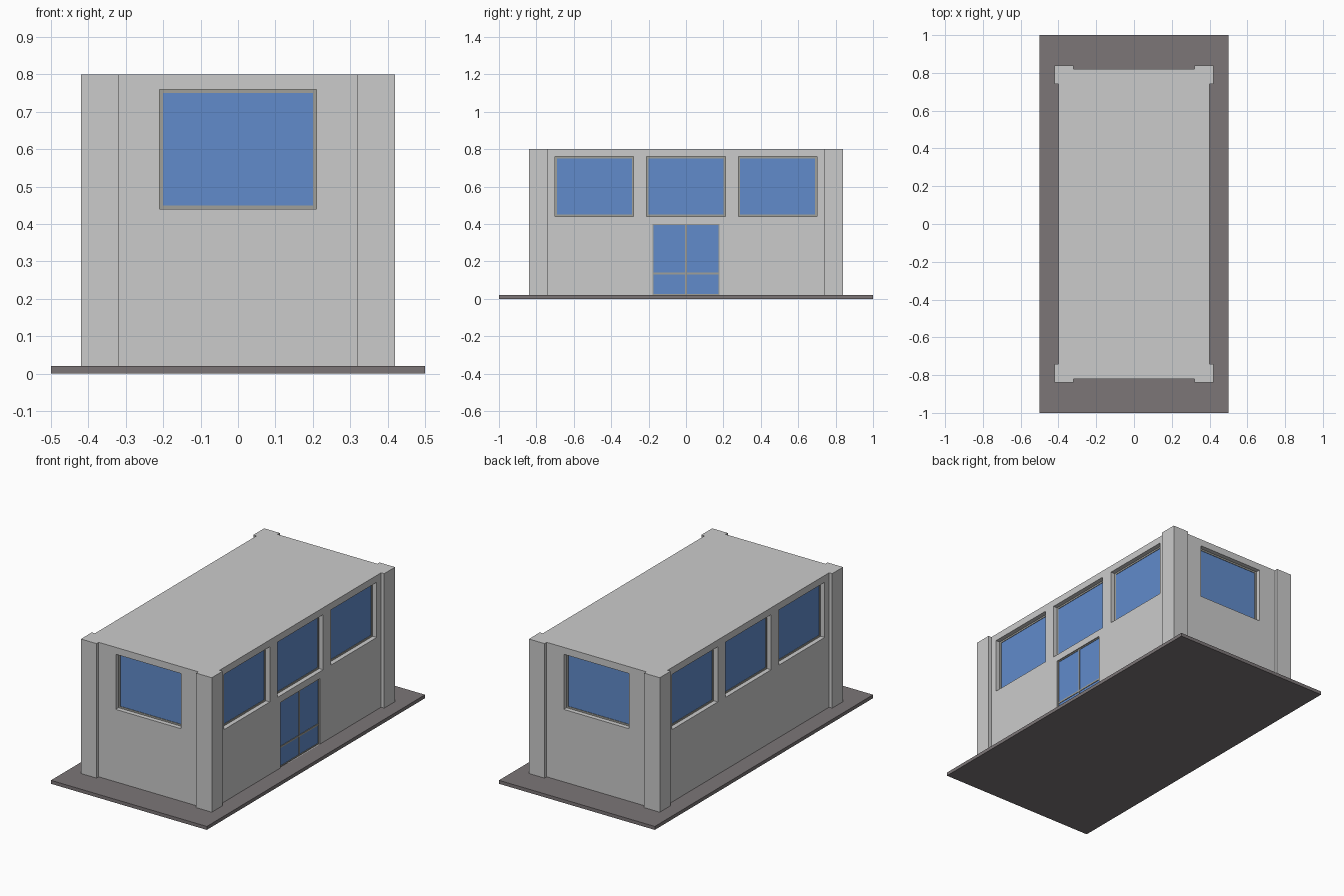
import bpy, bmesh
from mathutils import Matrix, Vector
from math import pi

cube = bpy.data.objects.get("Cube")
if cube:
    bpy.data.objects.remove(cube, do_unlink=True)


def material(name, rgb):
    m = bpy.data.materials.new(name)
    m.use_nodes = True
    m.diffuse_color = (*rgb, 1)
    m.node_tree.nodes["Principled BSDF"].inputs["Base Color"].default_value = (*rgb, 1)
    return m


WALL = material("pale grey wall", (0.6, 0.6, 0.6))
BASE = material("taupe paving", (0.2, 0.18, 0.185))
GLASS = material("blue glass", (0.12, 0.26, 0.6))
FRAME = material("grey frame", (0.35, 0.35, 0.32))


def finish(bm, name, mat):
    bmesh.ops.recalc_face_normals(bm, faces=bm.faces)
    me = bpy.data.meshes.new(name)
    bm.to_mesh(me)
    bm.free()
    ob = bpy.data.objects.new(name, me)
    bpy.context.collection.objects.link(ob)
    me.materials.append(mat)
    return ob


def add_box(bm, lo, hi, matrix=Matrix()):
    lo, hi = Vector(lo), Vector(hi)
    m = matrix @ Matrix.Translation((lo + hi) / 2) @ Matrix.Diagonal((*(hi - lo), 1))
    bmesh.ops.create_cube(bm, size=1, matrix=m)


# paving slab
bm = bmesh.new()
add_box(bm, (-0.5, -1, 0), (0.5, 1, 0.02))
finish(bm, "base_slab", BASE)

# walls with raised corner pillars, as one extruded footprint
corner = [(0.40, 0.74), (0.42, 0.74), (0.42, 0.84), (0.32, 0.84), (0.32, 0.82)]
outline = []
for sx, sy in ((1, 1), (-1, 1), (-1, -1), (1, -1)):
    pts = [(sx * x, sy * y) for x, y in corner]
    outline += pts if sx == sy else pts[::-1]
bm = bmesh.new()
floor = bm.faces.new([bm.verts.new((x, y, 0.02)) for x, y in outline])
top = bmesh.ops.extrude_face_region(bm, geom=[floor])["geom"]
bmesh.ops.translate(bm, vec=(0, 0, 0.78), verts=[v for v in top if isinstance(v, bmesh.types.BMVert)])
walls = finish(bm, "walls", WALL)

cuts = bmesh.new()


def opening(name, angle, dist, u, w, z0, z1, depth, border, bars=()):
    """Recess in a wall, with glass, a border and extra bars set in it."""
    # local frame: x along the wall, y outwards from the wall
    m = Matrix.Rotation(angle, 4, 'Z') @ Matrix.Translation((u, dist, 0))
    h = w / 2
    add_box(cuts, (-h, -depth, z0), (h, 0.05, z1), m)
    bm = bmesh.new()
    add_box(bm, (-h, -depth - 0.01, z0), (h, -depth + 0.001, z1), m)
    finish(bm, name + "_glass", GLASS)
    bm = bmesh.new()
    b, y0, y1 = border, -depth - 0.01, -depth + 0.004
    for x in (-h, h - b):
        add_box(bm, (x, y0, z0), (x + b, y1, z1), m)
    for z in (z0, z1 - b):
        add_box(bm, (-h + b, y0, z), (h - b, y1, z + b), m)
    for lo_x, lo_z, hi_x, hi_z in bars:
        add_box(bm, (lo_x, y0, lo_z), (hi_x, y1, hi_z), m)
    finish(bm, name + "_frame", FRAME)


# one window at each end, three along each side
for end, angle in (("back", 0), ("front", pi)):
    opening(end + "_window", angle, 0.82, 0, 0.42, 0.44, 0.76, 0.03, 0.01)
for side, angle in (("left", -pi / 2), ("right", pi / 2)):
    for i, u in enumerate((-0.49, 0, 0.49)):
        opening(f"{side}_window_{i + 1}", angle, 0.40, u, 0.42, 0.44, 0.76, 0.03, 0.01)

# double door with a middle post and a rail
opening("door", -pi / 2, 0.40, 0, 0.36, 0.02, 0.40, 0.01, 0.006,
        [(-0.005, 0.026, 0.005, 0.394), (-0.174, 0.13, -0.005, 0.14), (0.005, 0.13, 0.174, 0.14)])

# cut the recesses out of the walls
cutter = finish(cuts, "opening_cutter", WALL)
cutter.hide_render = True
cutter.hide_viewport = True
cutter.display_type = 'WIRE'
mod = walls.modifiers.new("openings", 'BOOLEAN')
mod.operation = 'DIFFERENCE'
mod.solver = 'EXACT'
mod.object = cutter
